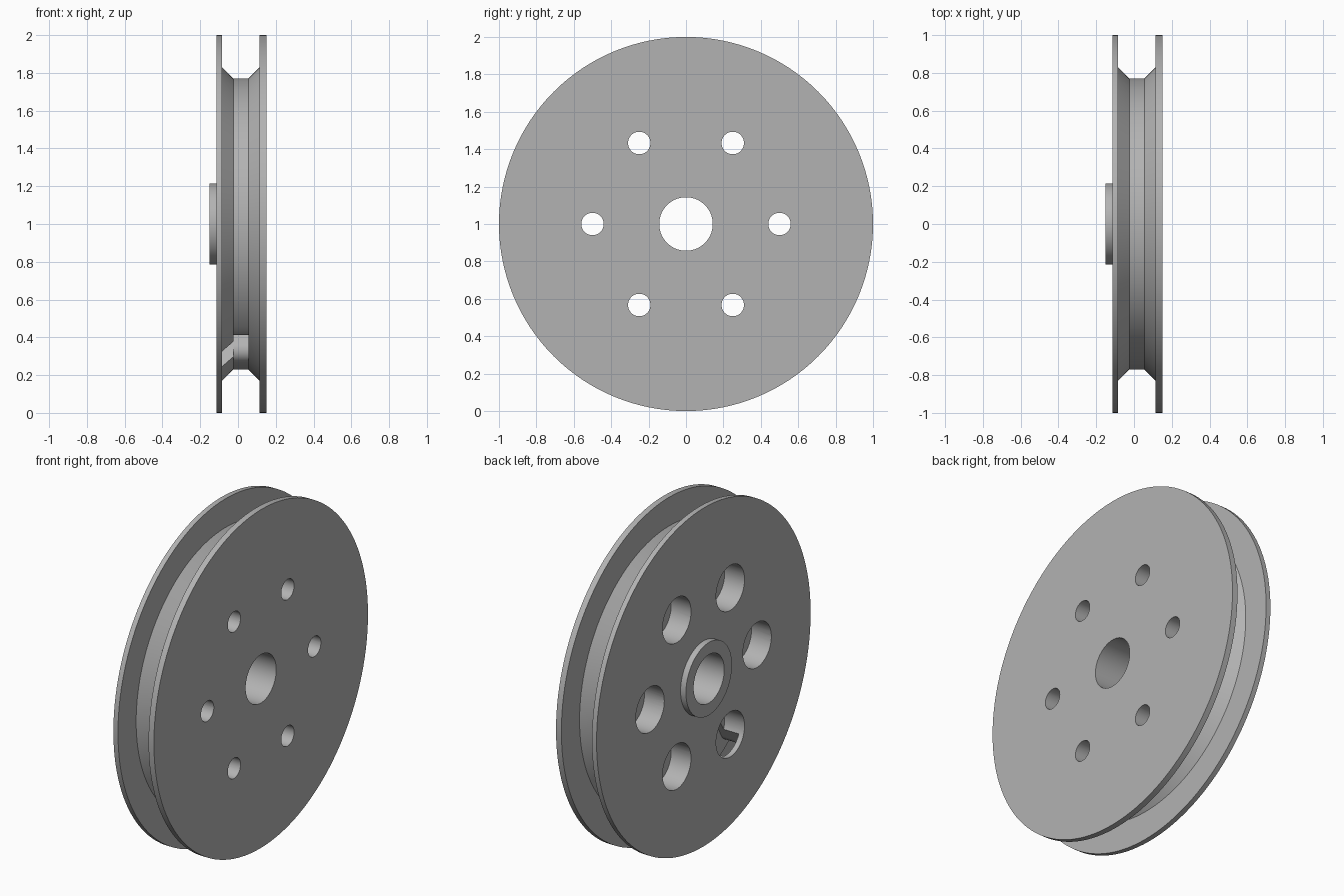
import bpy, bmesh, math
from mathutils import Matrix, Vector

old = bpy.data.objects.get("Cube")
if old:
    bpy.data.objects.remove(old, do_unlink=True)

grey = bpy.data.materials.new("plain grey")
grey.use_nodes = True
colour = (0.45, 0.45, 0.45, 1)
grey.diffuse_color = colour
grey.node_tree.nodes["Principled BSDF"].inputs["Base Color"].default_value = colour

AXIS_Z = 1.0


def make_object(name, bm):
    bmesh.ops.recalc_face_normals(bm, faces=bm.faces)
    mesh = bpy.data.meshes.new(name)
    bm.to_mesh(mesh)
    bm.free()
    mesh.materials.append(grey)
    obj = bpy.data.objects.new(name, mesh)
    bpy.context.collection.objects.link(obj)
    return obj


def lathe(name, profile, steps=128):
    """Spin a closed (x, radius) profile about the wheel axle."""
    bm = bmesh.new()
    verts = [bm.verts.new((x, 0, AXIS_Z + r)) for x, r in profile]
    edges = [bm.edges.new((verts[i - 1], verts[i])) for i in range(len(verts))]
    bmesh.ops.spin(bm, geom=verts + edges, cent=(0, 0, AXIS_Z), axis=(1, 0, 0),
                   angle=math.tau, steps=steps, use_merge=True)
    bmesh.ops.remove_doubles(bm, verts=bm.verts, dist=1e-5)
    return make_object(name, bm)


def rod(name, radius, x0, x1, y, z):
    """Cylinder cutter along x."""
    bm = bmesh.new()
    place = Matrix.Translation(((x0 + x1) / 2, y, z)) @ Matrix.Rotation(math.pi / 2, 4, "Y")
    bmesh.ops.create_cone(bm, cap_ends=True, segments=48, radius1=radius,
                          radius2=radius, depth=x1 - x0, matrix=place)
    return make_object(name, bm)


def radial_prism(name, outline, x0, x1, angle):
    """Extrude an (outward, sideways) outline along x, pointing along angle."""
    out = Vector((0, math.cos(angle), math.sin(angle)))
    side = Vector((0, -math.sin(angle), math.cos(angle)))
    bm = bmesh.new()
    face = bm.faces.new([bm.verts.new(Vector((x0, 0, AXIS_Z)) + out * u + side * v)
                         for u, v in outline])
    ext = bmesh.ops.extrude_face_region(bm, geom=[face])
    bmesh.ops.translate(bm, vec=(x1 - x0, 0, 0),
                        verts=[g for g in ext["geom"] if isinstance(g, bmesh.types.BMVert)])
    return make_object(name, bm)


# Grooved wheel with two thin flanges, a raised hub collar and an axle bore
BORE, COLLAR, FLOOR, SHOULDER = 0.143, 0.215, 0.77, 0.83
wheel = lathe("grooved_wheel", [
    (-0.15, BORE), (-0.15, COLLAR), (-0.115, COLLAR), (-0.115, 1.0), (-0.085, 1.0),
    (-0.085, SHOULDER), (-0.025, FLOOR), (0.055, FLOOR), (0.115, SHOULDER),
    (0.115, 1.0), (0.15, 1.0), (0.15, BORE)])

# Six bolt holes, each with a wide counterbore from the collar side
cutters = []
for i in range(6):
    a = math.tau * i / 6
    y, z = 0.5 * math.cos(a), AXIS_Z + 0.5 * math.sin(a)
    cutters.append(rod("bolt_hole_cutter", 0.06, -0.05, 0.2, y, z))
    cutters.append(rod("counterbore_cutter", 0.133, -0.2, 0.015, y, z))

# Rope slot from one counterbore out to the groove
slot_angle = math.radians(240)
W, R = 0.08, 0.07
cutters.append(radial_prism("rope_slot_cutter", [(0.5, -W), (0.86, -W), (0.86, W), (0.5, W)],
                            -0.084, 0.054, slot_angle))

# Rounded mouth where the slot meets the groove floor
centre_v = W + R
centre_u = math.sqrt((FLOOR - R) ** 2 - centre_v ** 2)
end = math.atan2(centre_u, centre_v)
arc = []
for i in range(11):
    t = math.pi + (end - math.pi) * i / 10
    arc.append((centre_u + R * math.sin(t), centre_v + R * math.cos(t)))
half = [(0.6, W)] + arc + [(0.82, arc[-1][1])]
mouth = half + [(u, -v) for u, v in reversed(half)]
cutters.append(radial_prism("slot_mouth_cutter", mouth, -0.0245, 0.0545, slot_angle))

for cutter in cutters:
    cutter.hide_render = True
    mod = wheel.modifiers.new(cutter.name, "BOOLEAN")
    mod.operation = "DIFFERENCE"
    mod.solver = "EXACT"
    mod.object = cutter

# Apply the cuts, drop the cutters and shade with sharp rims
bpy.ops.object.select_all(action="DESELECT")
wheel.select_set(True)
bpy.context.view_layer.objects.active = wheel
for mod in list(wheel.modifiers):
    bpy.ops.object.modifier_apply(modifier=mod.name)
for cutter in cutters:
    bpy.data.objects.remove(cutter, do_unlink=True)
bpy.ops.object.shade_smooth_by_angle(angle=math.radians(25))
